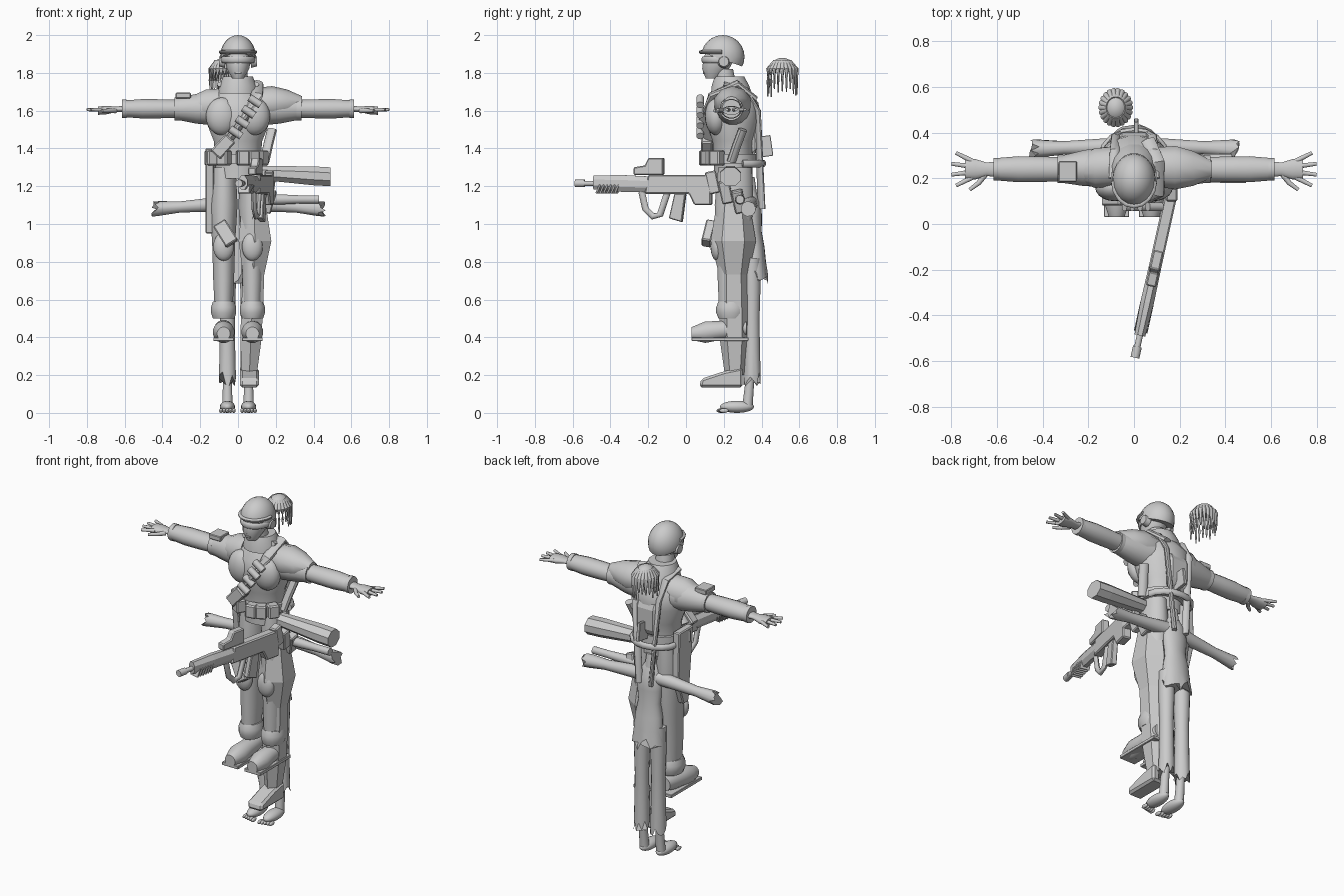
import bpy, bmesh, math, random
from mathutils import Vector, Matrix, Euler

random.seed(4)
default_cube = bpy.data.objects.get("Cube")
if default_cube:
    bpy.data.objects.remove(default_cube)

grey = bpy.data.materials.new("plain_grey")
grey.use_nodes = True
grey.diffuse_color = (.6, .6, .6, 1)
grey.node_tree.nodes["Principled BSDF"].inputs["Base Color"].default_value = grey.diffuse_color
SIDES = ((-1, "right"), (1, "left"))
NO_CHANGE = Matrix()


def finish(name, bm, smooth=True, matrix=NO_CHANGE):
    """Turn a bmesh into a named object, keeping hard edges sharp."""
    bm.transform(matrix)
    bmesh.ops.recalc_face_normals(bm, faces=bm.faces)
    for face in bm.faces:
        face.smooth = smooth
    for edge in bm.edges:
        edge.smooth = edge.calc_face_angle(0) < math.radians(40)
    mesh = bpy.data.meshes.new(name)
    bm.to_mesh(mesh)
    bm.free()
    mesh.materials.append(grey)
    bpy.context.collection.objects.link(bpy.data.objects.new(name, mesh))


def skin(name, loops, smooth=True, matrix=NO_CHANGE):
    """Bridge a series of closed point loops and cap both ends."""
    bm = bmesh.new()
    rows = [[bm.verts.new(point) for point in loop] for loop in loops]
    for low, high in zip(rows, rows[1:]):
        for i in range(len(low)):
            bm.faces.new((low[i - 1], low[i], high[i], high[i - 1]))
    bm.faces.new(rows[0])
    bm.faces.new(rows[-1])
    finish(name, bm, smooth, matrix)


def oval(wide, deep, sides):
    turns = [math.tau * (i + .5) / sides for i in range(sides)]
    return [(wide * math.cos(turn), deep * math.sin(turn)) for turn in turns]


def loft(name, start, end, widths, depth=1, sides=16, smooth=True, torn=0, matrix=NO_CHANGE):
    """Evenly spaced oval rings, each square to the main axis of travel."""
    start, end = Vector(start), Vector(end)
    travel = end - start
    main = max(range(3), key=lambda i: abs(travel[i]))
    across, along = [i for i in range(3) if i != main]
    loops = []
    for k, wide in enumerate(widths):
        loop = []
        for u, v in oval(wide, wide * depth, sides):
            point = start.lerp(end, k / (len(widths) - 1))
            point[across] += u
            point[along] += v
            if wide is widths[-1] and k == len(widths) - 1:
                point += travel.normalized() * random.uniform(-torn, torn)
            loop.append(point)
        loops.append(loop)
    skin(name, loops, smooth, matrix)


def sweep(name, path, wide, thick, taper=1, matrix=NO_CHANGE):
    """Sweep an oval along a path; taper is its size at the far end."""
    points = [Vector(point) for point in path]
    last = len(points) - 1
    loops = []
    for k, point in enumerate(points):
        ahead = points[min(k + 1, last)] - points[max(k - 1, 0)]
        frame = ahead.to_track_quat("Z", "Y")
        size = 1 + (taper - 1) * k / last
        loops.append([point + frame @ Vector((u, v, 0)) * size for u, v in oval(wide, thick, 10)])
    skin(name, loops, True, matrix)


def arc(centre, wide, deep, begin, finish_angle, steps=8):
    """Points on a level arc, with angles in degrees."""
    x, y, z = centre
    angles = [math.radians(begin + (finish_angle - begin) * k / steps) for k in range(steps + 1)]
    return [(x + wide * math.cos(a), y + deep * math.sin(a), z) for a in angles]


def box(name, centre, size, turn=(0, 0, 0), matrix=NO_CHANGE):
    bm = bmesh.new()
    bmesh.ops.create_cube(bm, size=1, matrix=Matrix.Diagonal((*size, 1)))
    bmesh.ops.bevel(bm, geom=bm.edges[:], offset=min(size) / 8, segments=1, affect="EDGES")
    spin = Euler([math.radians(angle) for angle in turn]).to_matrix().to_4x4()
    bm.transform(Matrix.Translation(centre) @ spin)
    finish(name, bm, False, matrix)


def prism(name, outline, x, width, matrix=NO_CHANGE):
    """Extrude a (y, z) outline sideways, with its edges softened."""
    bm = bmesh.new()
    face = bm.faces.new([bm.verts.new((x - width / 2, y, z)) for y, z in outline])
    grown = bmesh.ops.extrude_face_region(bm, geom=[face])["geom"]
    corners = [item for item in grown if isinstance(item, bmesh.types.BMVert)]
    bmesh.ops.translate(bm, vec=(width, 0, 0), verts=corners)
    bmesh.ops.bevel(bm, geom=bm.edges[:], offset=width / 8, segments=1, affect="EDGES")
    finish(name, bm, False, matrix)


def dome(name, centre, radii, keep_above=None):
    """An ellipsoid, cut by a rearward-sloping plane if a height is given."""
    bm = bmesh.new()
    bmesh.ops.create_uvsphere(bm, u_segments=20, v_segments=12, radius=1)
    bm.transform(Matrix.Translation(centre) @ Matrix.Diagonal((*radii, 1)))
    if keep_above:
        bmesh.ops.bisect_plane(bm, geom=bm.verts[:] + bm.edges[:] + bm.faces[:], clear_inner=True,
                               plane_co=(0, centre[1], keep_above), plane_no=(0, .35, 1))
        bmesh.ops.holes_fill(bm, edges=[edge for edge in bm.edges if edge.is_boundary])
    finish(name, bm)


# Head, helmet and goggles
loft("face", start=(0, .14, 1.77), end=(0, .19, 1.92), widths=(.03, .06, .07, .07), depth=1.2)
loft("nose", start=(0, .1, 1.82), end=(0, .11, 1.87), widths=(.015, .008), sides=6)
box("lips", (0, .1, 1.8), (.035, .02, .012))
dome("helmet", (0, .195, 1.885), (.095, .115, .115), keep_above=1.87)
sweep("helmet_brim", arc((0, .19, 1.91), .09, .11, 180, 360), wide=.012, thick=.01)
sweep("goggles", arc((0, .19, 1.87), .085, .1, 180, 360), wide=.008, thick=.018)
loft("neck", start=(0, .22, 1.68), end=(0, .2, 1.82), widths=(.06, .05))
loft("collar", start=(0, .24, 1.69), end=(0, .23, 1.78), widths=(.11, .1, .08))

# Torso
loft("torso", start=(0, .25, 1.24), end=(0, .25, 1.74), widths=(.12, .12, .13, .17, .16, .07), depth=.85, sides=20)
loft("belt", start=(0, .25, 1.32), end=(0, .25, 1.37), widths=(.14, .14), depth=.9)
loft("left_shoulder_pad", start=(.1, .25, 1.64), end=(.34, .24, 1.64), widths=(.09, .1, .08, .04), depth=.9, sides=10)
loft("right_shoulder_pad", start=(-.1, .25, 1.63), end=(-.24, .24, 1.62), widths=(.09, .09, .06), sides=12)
box("arm_pouch", (-.29, .23, 1.68), (.08, .09, .03))

# Paired soldier parts: arms, hands, legs and boots
for s, side in SIDES:
    def part(name):
        return side + "_" + name

    def at(x, y, z):
        return (s * x, y, z)

    loft(part("ear_cup"), start=at(.07, .2, 1.86), end=at(.1, .2, 1.86), widths=(.034, .026))
    dome(part("chest_plate"), at(.085, .16, 1.57), (.085, .06, .1))
    loft(part("upper_arm"), start=at(.12, .25, 1.61), end=at(.32, .24, 1.61), widths=(.09, .08, .06))
    loft(part("forearm"), start=at(.32, .24, 1.61), end=at(.6, .24, 1.61), widths=(.054, .057, .058, .05), depth=.9)
    loft(part("hand"), start=at(.6, .24, 1.61), end=at(.74, .24, 1.6), widths=(.035, .03, .045, .045), depth=.5)
    loft(part("elbow_band"), start=at(.31, .24, 1.61), end=at(.335, .24, 1.61), widths=(.062, .062))
    loft(part("wrist_band"), start=at(.59, .24, 1.61), end=at(.615, .24, 1.61), widths=(.05, .05))
    for k in range(4):
        spread = .036 - .024 * k
        reach = .8 - .02 * (k % 3 == 0)
        knuckles = [at(.71, .24 + spread, 1.605), at(reach, .24 + spread * 2, 1.605)]
        sweep(part("finger"), knuckles, wide=.012, thick=.011, taper=.7)
    sweep(part("thumb"), [at(.65, .22, 1.6), at(.68, .18, 1.6), at(.72, .15, 1.6)], wide=.014, thick=.014, taper=.6)

    hip = .076
    loft(part("leg"), start=at(hip, .26, 1.3), end=at(hip, .24, .5), widths=(.065, .075, .062, .056, .046), depth=1.4)
    loft(part("boot_cuff"), start=at(hip, .24, .5), end=at(hip, .24, .59), widths=(.058, .068, .068, .058), depth=1.2)
    dome(part("knee_pad"), at(hip, .165, .88), (.055, .035, .075))
    loft(part("boot"), start=at(hip, .32, .45), end=at(hip, .03, .42), widths=(.04, .05, .052, .058, .035))
    box(part("boot_sole"), at(hip, .18, .39), (.11, .3, .02))
    sweep(part("back_strap"), [at(.09, .2, 1.74), at(.085, .32, 1.71), at(.08, .38, 1.6), at(.04, .4, 1.08)],
          wide=.022, thick=.014)

# Faceted spare leg
loft("faceted_hip", start=(.08, .25, 1.2), end=(.09, .25, .91), widths=(.06, .08, .1), depth=1.2, sides=6, smooth=False)
loft("faceted_leg", start=(.09, .25, .91), end=(.06, .26, .2), widths=(.1, .065, .067, .064, .045),
     depth=1.2, sides=6, smooth=False)
prism("faceted_foot", [(.07, .135), (.3, .135), (.3, .24), (.2, .22), (.08, .18)], x=.06, width=.1)

# Small ragged headless figure
loft("ragged_neck", start=(0, .335, 1.25), end=(0, .34, 1.17), widths=(.028, .035))
loft("ragged_shirt", start=(0, .34, 1.2), end=(0, .37, .72), widths=(.03, .08, .08, .07, .085, .09, .1),
     depth=.65, torn=.045, sides=22)
for s, side in SIDES:
    x = s * .056
    loft(side + "_ragged_sleeve", start=(s * .04, .34, 1.11), end=(s * .44, .33, 1.08),
         widths=(.042, .036, .03, .04), torn=.025)
    loft(side + "_ragged_trouser", start=(x, .35, .82), end=(x, .35, .18),
         widths=(.046, .045, .04, .042, .046), torn=.04)
    loft(side + "_ankle", start=(x, .35, .3), end=(x, .325, .03), widths=(.03, .024, .028))
    dome(side + "_bare_foot", (x, .27, .032), (.04, .09, .032))
    for k in range(5):
        dome(side + "_toe", (x + s * (k - 2) * .017, .185 + k * .004, .012), (.01, .024, .012))

# Loose tied hair
dome("hair_crown", (-.08, .51, 1.8), (.065, .075, .08), keep_above=1.82)
crown, tips = [arc((-.08, .51, height), .068, .078, 0, 360, steps=22) for height in (1.82, 1.76)]
for root, bend in zip(crown, tips):
    top = Vector(root).lerp(Vector((-.08, .51, 1.9)), .5)
    tip = Vector(bend) - Vector((0, 0, random.uniform(.02, .09)))
    sweep("hair_strand", [top, root, bend, tip], wide=.015, thick=.012, taper=.25)

# Rifle, built straight and then turned into place
aim = Matrix.Translation((.134, 0, 0)) @ Matrix.Rotation(math.radians(-12.5), 4, "Z")
prism("rifle_body", [(.14, 1.26), (-.2, 1.26), (-.22, 1.16), (.02, 1.16), (.05, 1.1), (.14, 1.1)],
      x=0, width=.055, matrix=aim)
loft("rifle_handguard", start=(0, -.2, 1.21), end=(0, -.5, 1.22), widths=(.03, .032, .026),
     depth=1.5, sides=8, smooth=False, matrix=aim)
for k in range(6):
    box("handguard_rib", (0, -.47 + k * .02, 1.185), (.06, .01, .05), turn=(-25, 0, 0), matrix=aim)
loft("rifle_barrel", start=(0, -.48, 1.215), end=(0, -.56, 1.215), widths=(.014, .014), matrix=aim)
loft("rifle_muzzle", start=(0, -.55, 1.215), end=(0, -.6, 1.215), widths=(.02, .02), matrix=aim)
prism("rifle_magazine", [(0, 1.16), (-.06, 1.16), (-.09, 1.03), (-.02, 1.01)], x=0, width=.035, matrix=aim)
prism("rifle_sight", [(-.12, 1.35), (-.2, 1.35), (-.22, 1.31), (-.28, 1.3), (-.28, 1.26), (-.12, 1.26)],
      x=0, width=.045, matrix=aim)
sweep("rifle_grip", [(0, -.24, 1.17), (0, -.22, 1.08), (0, -.18, 1.04), (0, -.14, 1.05), (0, -.1, 1.17)],
      wide=.014, thick=.018, matrix=aim)

# Side-mounted stock, tube and gear
loft("spare_stock", start=(.13, .235, 1.27), end=(.49, .235, 1.25), widths=(.045, .05, .055, .06, .06),
     depth=.9, sides=8, smooth=False)
loft("spare_tube", start=(.13, .285, 1.13), end=(.43, .285, 1.13), widths=(.027, .027, .022, .022))
for k in range(3):
    box("hip_gear", (.165, .14 + k * .07, 1.22 - k * .05), (.05, .06, .12), turn=(12, 8 * k, 0))

# Pouches, holster and straps
for angle in (-160, -120, -80, -60, -35):
    x, y, z = arc((0, .25, 1.35), .15, .15, angle, angle)[0]
    box("belt_pouch", (x, y, z), (.065, .06, .08), turn=(0, 0, angle + 90))
box("chest_pouch", (-.08, .11, 1.41), (.07, .06, .12), turn=(0, 42, 0))
box("thigh_pouch", (-.065, .12, .95), (.075, .05, .13), turn=(-12, -32, 0))
prism("long_holster", [(.17, 1.4), (.31, 1.4), (.32, 1.1), (.27, .95), (.22, .95)], x=-.15, width=.045)
sweep("hip_knife", [(.14, .24, 1.33), (.16, .27, 1.42), (.18, .3, 1.5)], wide=.028, thick=.022)
box("back_fin", (.01, .41, 1.41), (.02, .09, .11), turn=(8, 0, 0))
sweep("bandolier", [(.06, .36, 1.66), (.1, .27, 1.74), (.1, .14, 1.68), (.03, .1, 1.55), (-.1, .15, 1.38)],
      wide=.036, thick=.022)
for k in range(4):
    x, z = .09 - k * .034, 1.65 - k * .055
    sweep("bandolier_canister", [(x - .03, .075, z + .02), (x + .03, .075, z - .02)], wide=.02, thick=.02)
sweep("rear_sling", arc((0, .3, 1.32), .14, .11, 0, 180), wide=.014, thick=.02)
prism("back_pad", [(.34, 1.62), (.4, 1.56), (.4, 1.4), (.35, 1.36)], x=0, width=.14)
